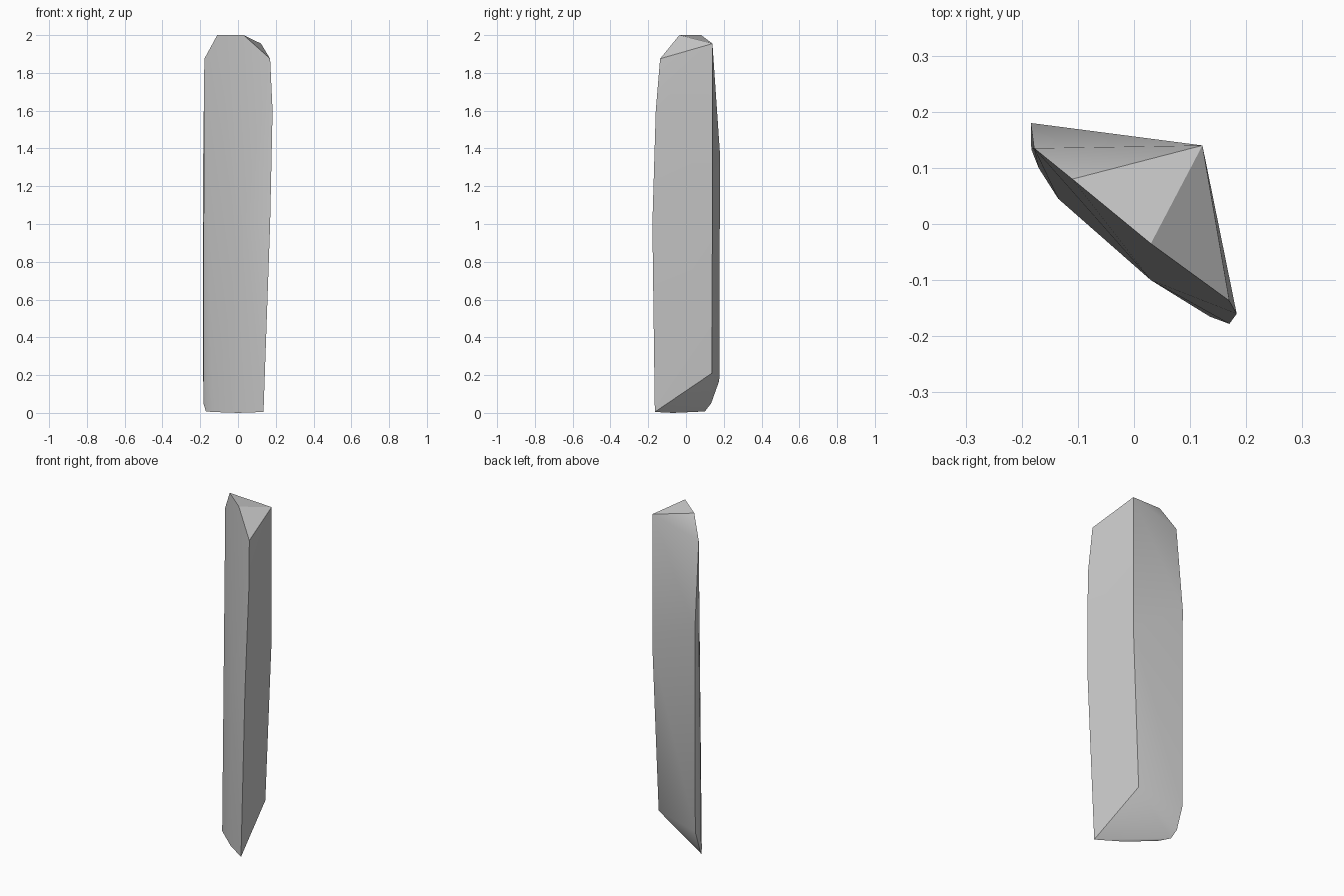
import bpy
import bmesh
import math

cube = bpy.data.objects.get("Cube")
if cube:
    bpy.data.objects.remove(cube, do_unlink=True)

stone = bpy.data.materials.new("grey_stone")
stone.use_nodes = True
colour = (0.6, 0.6, 0.6, 1)
stone.diffuse_color = colour
stone.node_tree.nodes["Principled BSDF"].inputs["Base Color"].default_value = colour

# Long edges of the shard, each listed from top to bottom
back_ridge = [(0.122, 0.14, 1.955), (0.122, 0.14, 1.17), (0.083, 0.137, 0.21)]
right_edge = [(0.17, -0.137, 1.875), (0.183, -0.16, 1.6),
              (0.17, -0.178, 1.0), (0.135, -0.165, 0.005)]
left_edge = [(-0.178, 0.135, 1.875), (-0.184, 0.18, 1.37),
             (-0.184, 0.176, 0.17), (-0.183, 0.133, 0.05), (-0.17, 0.1, 0.008)]
# Bulge of the broad front face, and its flat tip
front_bulge = [(0.03, -0.1, 1.0), (0, -0.07, 0), (-0.135, 0.045, 0.005)]
tip = [(-0.11, 0.08, 2), (0.03, -0.035, 2)]

# Skin the edges into one closed faceted body
bm = bmesh.new()
for edge in (back_ridge, right_edge, left_edge, front_bulge, tip):
    for point in edge:
        bm.verts.new(point)
bmesh.ops.convex_hull(bm, input=list(bm.verts))
bmesh.ops.recalc_face_normals(bm, faces=list(bm.faces))
mesh = bpy.data.meshes.new("crystal_shard")
bm.to_mesh(mesh)
bm.free()
mesh.materials.append(stone)

shard = bpy.data.objects.new("crystal_shard", mesh)
bpy.context.collection.objects.link(shard)
bpy.context.view_layer.objects.active = shard
shard.select_set(True)
bpy.ops.object.shade_smooth_by_angle(angle=math.radians(30))
